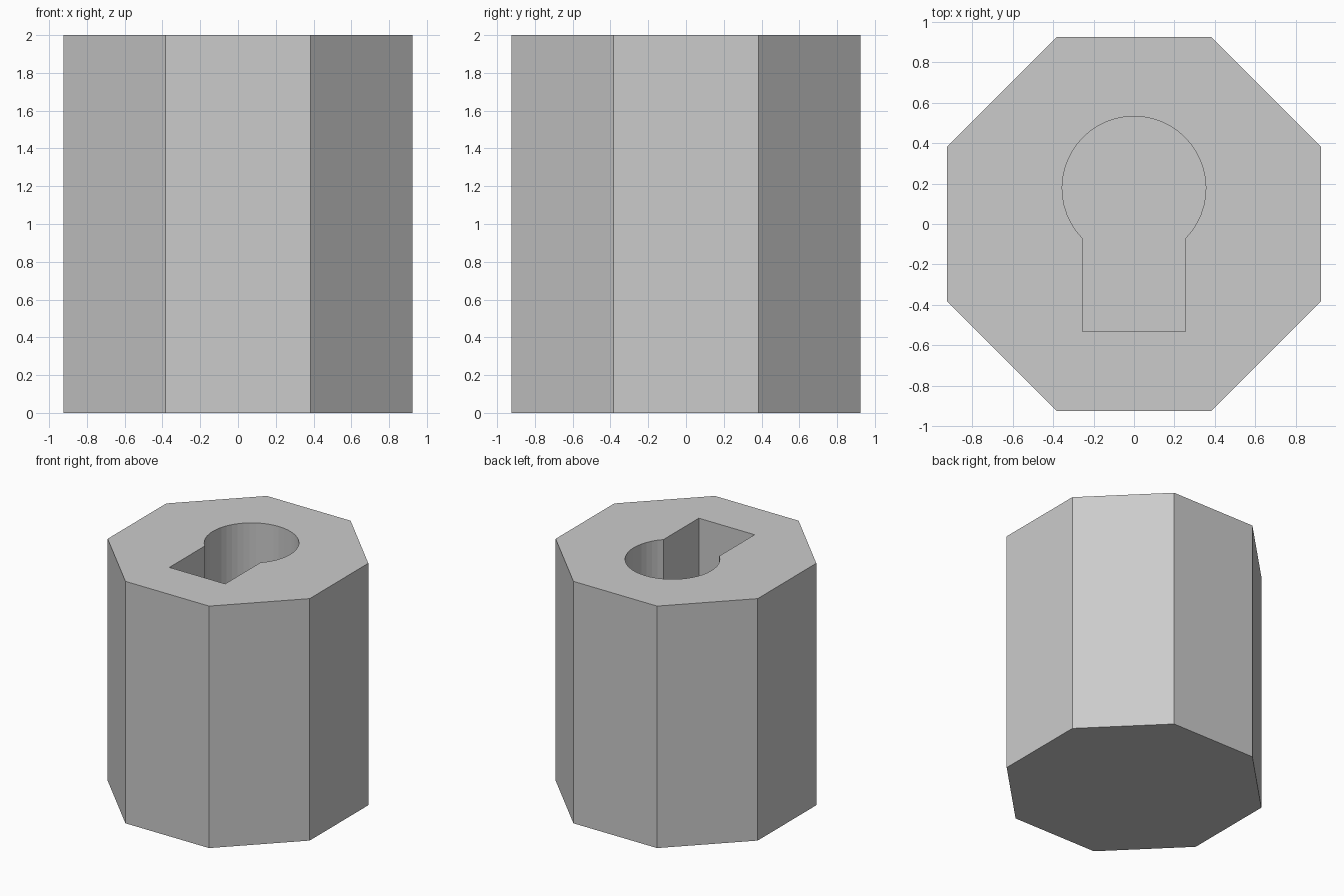
import bpy, bmesh, math

if "Cube" in bpy.data.objects:
    bpy.data.objects.remove(bpy.data.objects["Cube"])

HEIGHT = 2.0
POCKET_FLOOR = 1.0


def prism(name, outline, z0, z1):
    """Extrude a counter-clockwise XY outline from z0 to z1."""
    bm = bmesh.new()
    face = bm.faces.new([bm.verts.new((x, y, z0)) for x, y in outline])
    ext = bmesh.ops.extrude_face_region(bm, geom=[face])
    top = [v for v in ext["geom"] if isinstance(v, bmesh.types.BMVert)]
    bmesh.ops.translate(bm, verts=top, vec=(0, 0, z1 - z0))
    bmesh.ops.recalc_face_normals(bm, faces=bm.faces)
    mesh = bpy.data.meshes.new(name)
    bm.to_mesh(mesh)
    bm.free()
    obj = bpy.data.objects.new(name, mesh)
    bpy.context.collection.objects.link(obj)
    return obj


# Octagonal body with flat sides facing the axes
octagon = [(math.cos(a), math.sin(a))
           for a in (math.radians(22.5 + 45 * i) for i in range(8))]
body = prism("octagonal_body", octagon, 0, HEIGHT)

# Keyhole outline: round head and straight slot
radius, centre_y, half_w, slot_y = 0.355, 0.177, 0.255, -0.532
start = -math.acos(half_w / radius)
sweep = math.pi - 2 * start
steps = 36
keyhole = [(radius * math.cos(start + sweep * i / steps),
            centre_y + radius * math.sin(start + sweep * i / steps))
           for i in range(steps + 1)]
keyhole += [(-half_w, slot_y), (half_w, slot_y)]
cutter = prism("keyhole_cutter", keyhole, POCKET_FLOOR, HEIGHT + 0.2)

# Cut the blind pocket, then drop the cutter
cut = body.modifiers.new("keyhole_pocket", 'BOOLEAN')
cut.operation = 'DIFFERENCE'
cut.solver = 'EXACT'
cut.object = cutter
bpy.context.view_layer.objects.active = body
bpy.ops.object.modifier_apply(modifier=cut.name)
bpy.data.objects.remove(cutter)
